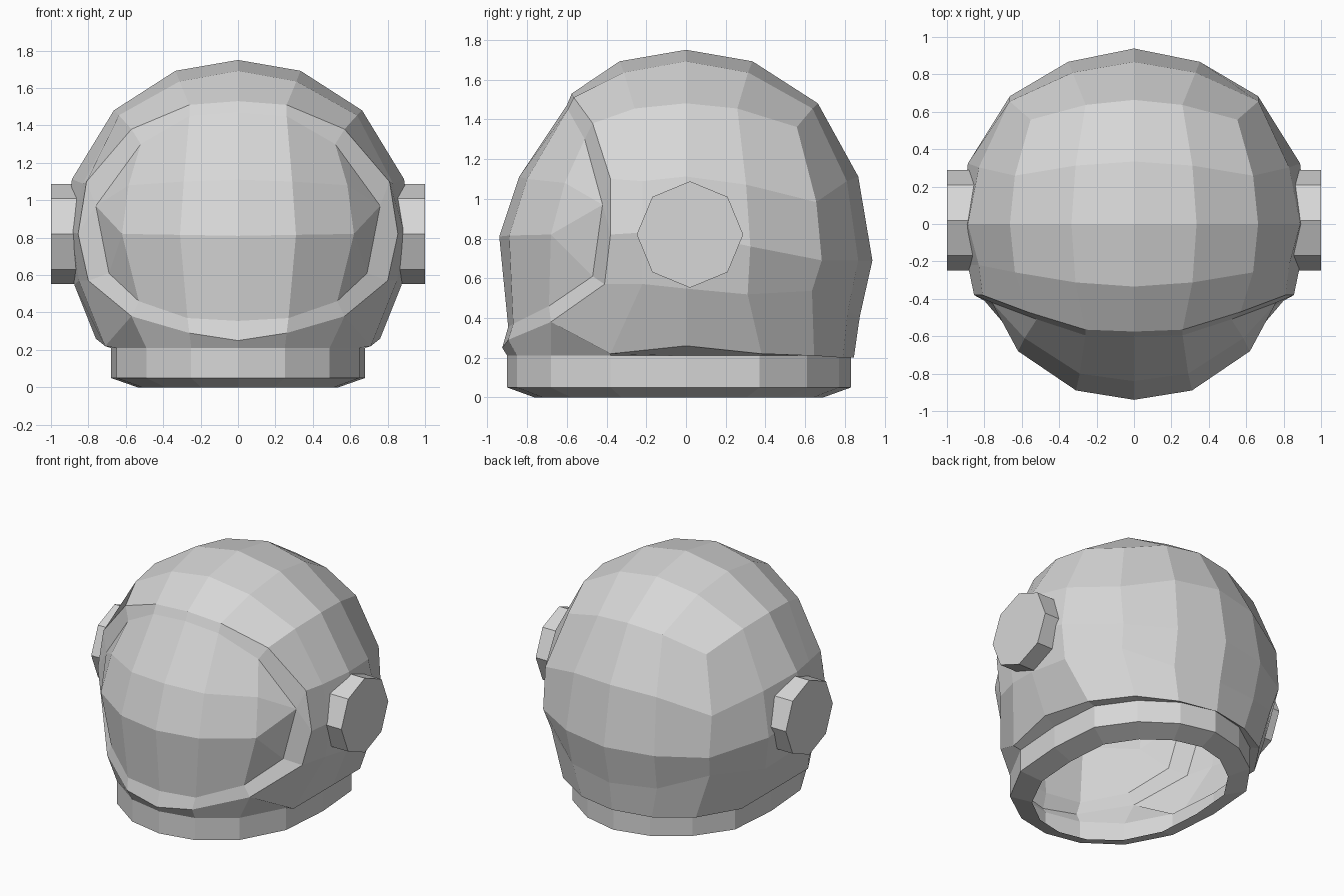
import bpy, bmesh, math
from mathutils import Vector, Matrix

cube = bpy.data.objects.get("Cube")
if cube:
    bpy.data.objects.remove(cube, do_unlink=True)

grey = bpy.data.materials.new("light grey")
grey.use_nodes = True
colour = (0.68, 0.68, 0.68, 1)
grey.diffuse_color = colour
grey.node_tree.nodes["Principled BSDF"].inputs["Base Color"].default_value = colour

CENTRE = Vector((0, 0, 0.83))
RADIUS = 0.92


def finish(bm, name, centre=CENTRE):
    """Turn the faces outward and make a flat-shaded object."""
    bmesh.ops.recalc_face_normals(bm, faces=bm.faces[:])
    facing = sum(f.normal.dot(f.calc_center_median() - centre) * f.calc_area() for f in bm.faces)
    if facing < 0:
        bmesh.ops.reverse_faces(bm, faces=bm.faces[:])
    mesh = bpy.data.meshes.new(name)
    bm.to_mesh(mesh)
    bm.free()
    mesh.materials.append(grey)
    obj = bpy.data.objects.new(name, mesh)
    bpy.context.collection.objects.link(obj)


def mirrored(faces, name):
    """Build faces given as point tuples on the left, mirrored to the right."""
    bm = bmesh.new()
    for side in (1, -1):
        for face in faces:
            pts = list(dict.fromkeys(face))
            bm.faces.new([bm.verts.new((side * x, y, z)) for x, y, z in pts])
    bmesh.ops.remove_doubles(bm, verts=bm.verts[:], dist=0.001)
    finish(bm, name)


def strip(a, b):
    """Faces joining two rows of points."""
    return [(a[i], a[i + 1], b[i + 1], b[i]) for i in range(len(a) - 1)]


# Outer edge of the face opening, bottom to top
opening = [(0, -.925, .25), (.26, -.895, .29), (.57, -.68, .38), (.80, -.41, .57),
           (.855, -.38, .82), (.81, -.38, 1.10), (.57, -.47, 1.38), (.26, -.565, 1.51), (0, -.575, 1.53)]
opening_grid = [(0, -1), (.5, -1), (1, -1), (1, -.5), (1, 0), (1, .5), (1, 1), (.5, 1), (0, 1)]
# Lower edge of the shell, front to back
hem = [(.71, -.38, .22), (.76, 0, .26), (.71, .38, .22), (.53, .645, .21), (.28, .79, .20), (0, .845, .20)]
hem_grid = [(1, -.5), (1, 0), (1, .5), (1, 1), (.5, 1), (0, 1)]

# Shell: rounded cube open at the face and the neck
bm = bmesh.new()
bmesh.ops.create_cube(bm, size=2)
bmesh.ops.subdivide_edges(bm, edges=bm.edges[:], cuts=3, use_grid_fill=True)
open_faces = [f for f in bm.faces
              if all(v.co.y < -.99 for v in f.verts) or all(v.co.z < -.99 for v in f.verts)]
bmesh.ops.delete(bm, geom=open_faces, context='FACES')
for v in bm.verts:
    gx, gy, gz = (round(c * 2) / 2 for c in v.co)
    sign = -1 if gx < 0 else 1
    if gy == -1:
        x, y, z = opening[opening_grid.index((abs(gx), gz))]
        v.co = (sign * x, y, z)
    elif gz == -1:
        x, y, z = hem[hem_grid.index((abs(gx), gy))]
        v.co = (sign * x, y, z)
    else:
        p = Vector([math.tan(c * math.pi / 4) for c in (gx, gy, gz)]).normalized() * RADIUS
        back = max(gy, 0)
        drop = max(-p.z, 0) / 0.65
        p.x *= 1 + 0.1 * drop ** 2
        p.y *= 1 + 0.1 * drop ** 2 + (0.02 if gy == 1 and gz >= 0 else 0)
        p.z -= 0.14 * back * (1 - abs(gz))
        if abs(gx) == 1 and gy == 1 and gz >= 0:
            p.x *= 1.02
            p.y *= 1.03
        if gz == 1:
            # Flatter crown, slightly wider shoulders
            if abs(gx) == 1:
                p.x *= 1.02
            elif max(abs(gx), abs(gy)) == .5:
                p.x *= .95
                p.y *= .95
                p.z += .012
        elif abs(gx) == 1:
            p.z -= 0.14 * gz * (1 - back / 2)
            if abs(gy) == .5 or gz == .5:
                p.x *= 1.045
            if gy == .5:
                p.y *= .92
            if gy == -.5:
                p.y = -0.22
        v.co = p + CENTRE
finish(bm, "helmet_shell")

# Visor: faceted pane bulging forward
b0, b1, b2 = (0, -.895, .355), (.27, -.87, .37), (.53, -.69, .46)
m0, m1, m2 = (0, -.94, .81), (.31, -.89, .815), (.62, -.68, .82)
u0, u1, u2 = (0, -.84, 1.11), (.29, -.80, 1.10), (.585, -.61, 1.08)
t0, t1, t2 = (0, -.60, 1.47), (.26, -.595, 1.45), (.52, -.51, 1.30)
s1, s2 = (.69, -.47, .61), (.76, -.42, .97)
mirrored(strip([b0, b1, b2], [m0, m1, m2]) + strip([m0, m1, m2], [u0, u1, u2])
         + strip([u0, u1, u2], [t0, t1, t2])
         + [(b2, s1, m2), (s1, s2, m2), (m2, s2, u2), (u2, s2, t2)], "visor")

# Visor frame: band between the opening and the visor
mirrored(strip(opening, [b0, b1, b2, s1, s2, s2, t2, t1, t0]), "visor_frame")

# Collar: open neck ring with a bevelled underside
neck = [(0, -.90), (.25, -.85), (.49, -.68), (.65, -.38), (.68, 0), (.65, .37), (.48, .61), (.25, .77), (0, .83)]
top = [(x, y, .21) for x, y in neck]
base = [(x, y, .05) for x, y in neck]
rim = [(x * .79, -.04 + (y + .04) * .84, 0) for x, y in neck]
mirrored(strip(opening[:3] + hem, top) + strip(top, base) + strip(base, rim), "collar")

# Ear caps: octagonal discs on both sides
for side, name in ((1, "left_ear_cap"), (-1, "right_ear_cap")):
    bm = bmesh.new()
    middle = Vector((side * 0.925, 0.02, 0.82))
    place = Matrix.Translation(middle) @ Matrix.Rotation(math.pi / 2, 4, 'Y')
    bmesh.ops.create_cone(bm, cap_ends=True, segments=8, radius1=0.268, radius2=0.268,
                          depth=0.15, matrix=place)
    finish(bm, name, middle)
